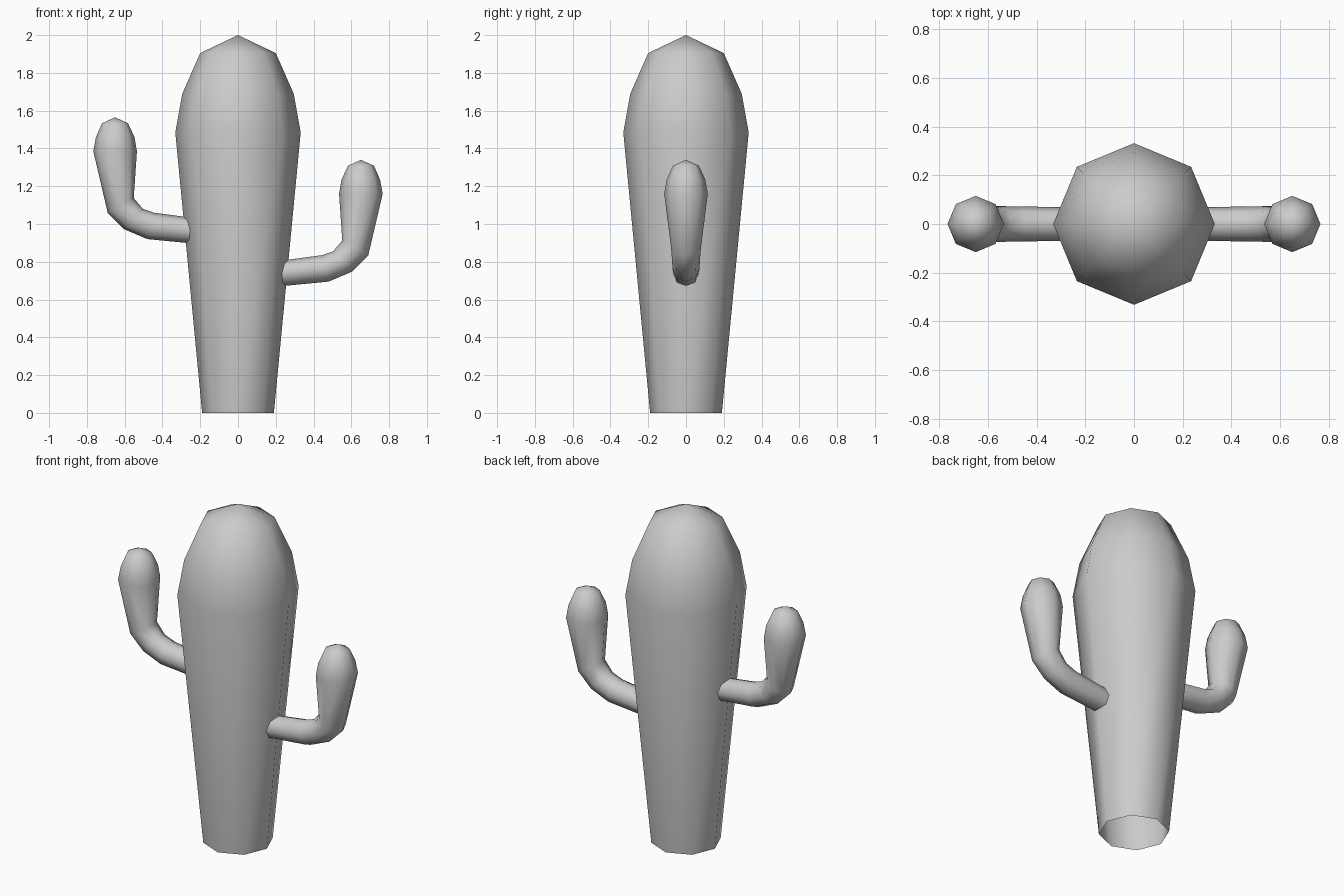
import bpy, bmesh
from math import cos, sin, pi
from mathutils import Vector

if "Cube" in bpy.data.objects:
    bpy.data.objects.remove(bpy.data.objects["Cube"])

SIDES = 8


def tube(name, rings, tip):
    """Skin octagonal rings given as (outer, inner) xz pairs, closed by a tip point."""
    bm = bmesh.new()
    loops = []
    for a, b in rings:
        a, b = Vector((a[0], 0, a[1])), Vector((b[0], 0, b[1]))
        mid, u = (a + b) / 2, (a - b) / 2
        v = Vector((0, u.length, 0))
        loops.append([bm.verts.new(mid + u * cos(2 * pi * i / SIDES) + v * sin(2 * pi * i / SIDES))
                      for i in range(SIDES)])
    top = bm.verts.new((tip[0], 0, tip[1]))
    for i in range(SIDES):
        j = (i + 1) % SIDES
        for lo, hi in zip(loops, loops[1:]):
            bm.faces.new((lo[i], lo[j], hi[j], hi[i]))
        bm.faces.new((loops[-1][i], loops[-1][j], top))
    bmesh.ops.recalc_face_normals(bm, faces=bm.faces)
    for f in bm.faces:
        f.smooth = True
    mesh = bpy.data.meshes.new(name)
    bm.to_mesh(mesh)
    bm.free()
    obj = bpy.data.objects.new(name, mesh)
    bpy.context.collection.objects.link(obj)
    return obj


# Trunk, open at the bottom
profile = [(0.19, 0), (0.332, 1.485), (0.295, 1.69), (0.2, 1.905)]
tube("trunk", [((r, z), (-r, z)) for r, z in profile], (0, 2.0))

# Arms: same bent shape, mirrored and at different heights
arm = [((0.22, 0.895), (0.22, 1.03)),
       ((0.48, 0.92), (0.445, 1.06)),
       ((0.602, 0.972), (0.503, 1.08)),
       ((0.69, 1.06), (0.552, 1.137)),
       ((0.766, 1.385), (0.535, 1.385)),
       ((0.752, 1.46), (0.548, 1.46)),
       ((0.72, 1.533), (0.582, 1.533))]
for name, side, drop in (("left_arm", -1, 0), ("right_arm", 1, 0.225)):
    rings = [[(side * x, z - drop) for x, z in pair] for pair in arm]
    tube(name, rings, (side * 0.651, 1.565 - drop))
